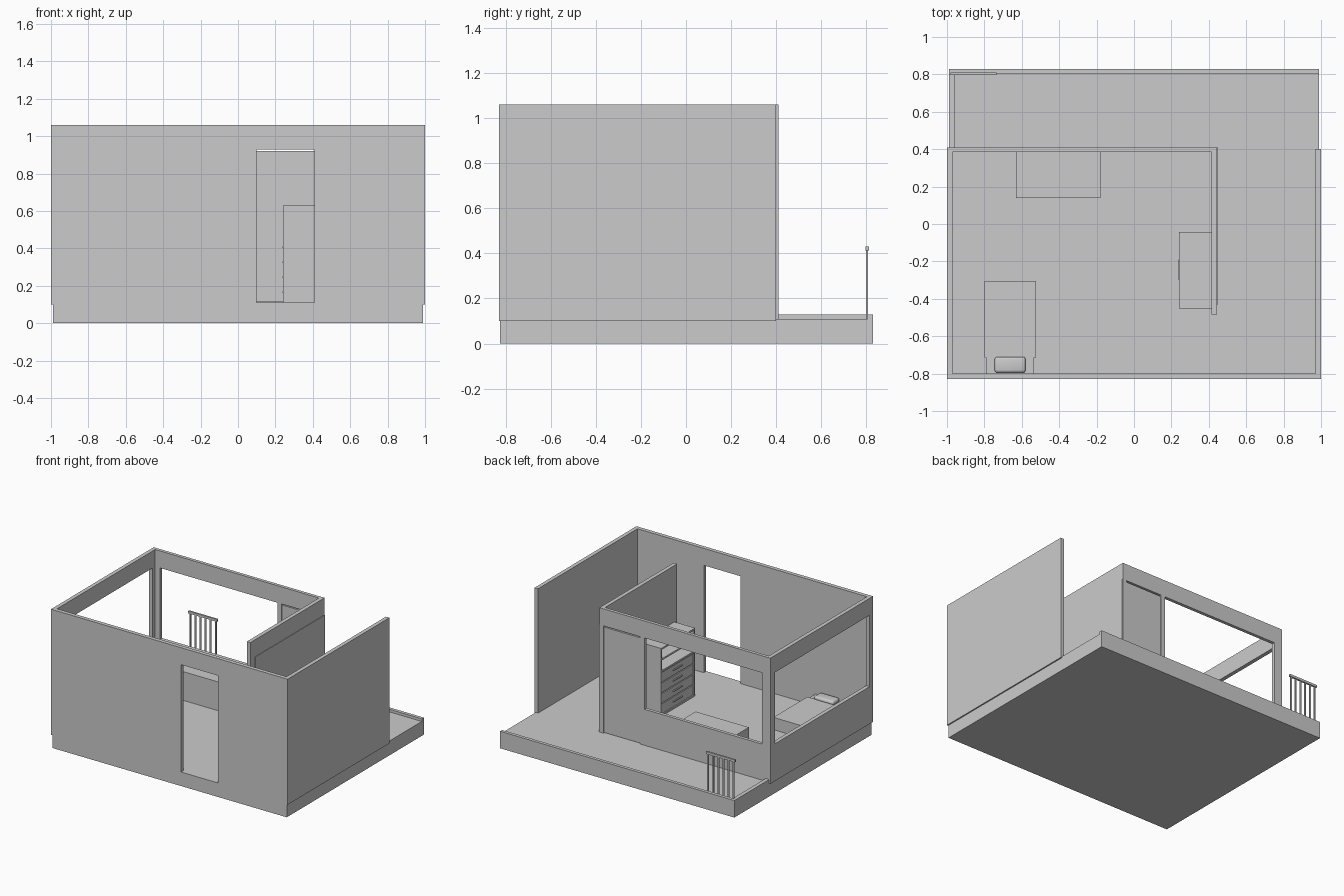
import bpy, bmesh

if "Cube" in bpy.data.objects:
    bpy.data.objects.remove(bpy.data.objects["Cube"])


def mesh_object(name, bm):
    bmesh.ops.recalc_face_normals(bm, faces=bm.faces)
    me = bpy.data.meshes.new(name)
    bm.to_mesh(me)
    bm.free()
    ob = bpy.data.objects.new(name, me)
    bpy.context.collection.objects.link(ob)
    return ob


def box(name, x, y, z):
    """Box from (min, max) pairs on each axis."""
    bm = bmesh.new()
    bmesh.ops.create_cube(bm, size=1)
    for v in bm.verts:
        v.co = [(a + b) / 2 + c * (b - a) for c, (a, b) in zip(v.co, (x, y, z))]
    return mesh_object(name, bm)


def prism(name, outline, z0, z1):
    """Plan outline extruded upward."""
    bm = bmesh.new()
    face = bm.faces.new([bm.verts.new((x, y, z0)) for x, y in outline])
    top = bmesh.ops.extrude_face_region(bm, geom=[face])["geom"]
    for v in top:
        if isinstance(v, bmesh.types.BMVert):
            v.co.z = z1
    return mesh_object(name, bm)


def apply_modifier(ob, mod):
    bpy.context.view_layer.objects.active = ob
    bpy.ops.object.modifier_apply(modifier=mod.name)


def cut(ob, x, y, z):
    cutter = box("cutter", x, y, z)
    cutter.hide_render = True
    mod = ob.modifiers.new("opening", "BOOLEAN")
    mod.operation, mod.solver, mod.object = "DIFFERENCE", "EXACT", cutter
    apply_modifier(ob, mod)
    bpy.data.objects.remove(cutter)


def soften(ob, width, segments):
    mod = ob.modifiers.new("round", "BEVEL")
    mod.width, mod.segments = width, segments
    apply_modifier(ob, mod)
    bpy.ops.object.select_all(action="DESELECT")
    ob.select_set(True)
    bpy.ops.object.shade_smooth_by_angle()


F, TOP = 0.11, 1.06  # floor level, wall top

# Floor slab with balcony curb on the back and left edges
box("floor_slab", (-0.99, 0.99), (-0.825, 0.83), (0, F))
prism("balcony_curb", [(-0.99, 0.405), (-0.96, 0.405), (-0.96, 0.805),
                       (0.99, 0.805), (0.99, 0.83), (-0.99, 0.83)], F - 0.005, 0.13)

# Continuous walls: right, front, left, back and inner partition
walls = prism("walls", [(1, 0.40), (1, -0.83), (-1, -0.83), (-1, 0.41), (0.445, 0.41),
                        (0.445, -0.485), (0.415, -0.485), (0.415, 0.385), (-0.97, 0.385),
                        (-0.97, -0.80), (0.97, -0.80), (0.97, 0.40)], 0.1, TOP)
cut(walls, (0.10, 0.41), (-0.9, -0.7), (F, 0.93))        # front doorway
cut(walls, (0.10, 0.41), (0.35, 0.45), (F, 0.93))        # back doorway
cut(walls, (-0.93, 0.065), (0.35, 0.45), (0.385, 0.93))  # back window
cut(walls, (-1.1, -0.9), (-0.79, 0.353), (0.385, 0.93))  # left window

# Door leaf in the back doorway and thin panel on the partition
box("back_door", (0.10, 0.41), (0.39, 0.407), (F + 0.005, 0.92))
box("partition_panel", (0.444, 0.449), (-0.43, 0.408), (F, 0.93))

# Cupboard: carcass, upper open shelves and four drawers
cx, cy, cz = (0.24, 0.414), (-0.452, -0.042), (F, 0.63)
t = 0.013
for name, y in (("left", (cy[1] - t, cy[1])), ("right", (cy[0], cy[0] + t))):
    box("cupboard_side_" + name, cx, y, cz)
inner = (cy[0] + t, cy[1] - t)
box("cupboard_back", (0.402, 0.414), inner, cz)
for i, z in enumerate((F, 0.445, 0.535, 0.63 - t)):
    box(f"cupboard_shelf_{i}", (cx[0], 0.402), inner, (z, z + t))
for i in range(4):
    z = F + t + 0.003 + i * 0.08
    box(f"drawer_{i}", (cx[0] + 0.004, 0.39), (inner[0] + 0.004, inner[1] - 0.004), (z, z + 0.073))
    box(f"drawer_handle_{i}", (cx[0] - 0.003, cx[0] + 0.006), (-0.30, -0.19), (z + 0.035, z + 0.044))

# Low bench under the back window
box("bench", (-0.63, -0.18), (0.14, 0.384), (F, 0.33))

# Bed with blanket draped on three sides, and a pillow
box("bed", (-0.79, -0.535), (-0.80, -0.312), (F, 0.20))
box("blanket_top", (-0.80, -0.525), (-0.715, -0.305), (0.20, 0.208))
for name, x in (("left", (-0.80, -0.79)), ("right", (-0.535, -0.525))):
    box("blanket_side_" + name, x, (-0.715, -0.305), (0.13, 0.20))
box("blanket_foot", (-0.79, -0.535), (-0.312, -0.305), (0.13, 0.20))
soften(box("pillow", (-0.745, -0.58), (-0.795, -0.71), (0.198, 0.23)), 0.014, 3)

# Short balcony railing
box("top_rail", (-0.98, -0.735), (0.797, 0.811), (0.412, 0.43))
for i in range(6):
    x = -0.965 + i * 0.043
    box(f"baluster_{i}", (x - 0.006, x + 0.006), (0.799, 0.807), (F, 0.415))
